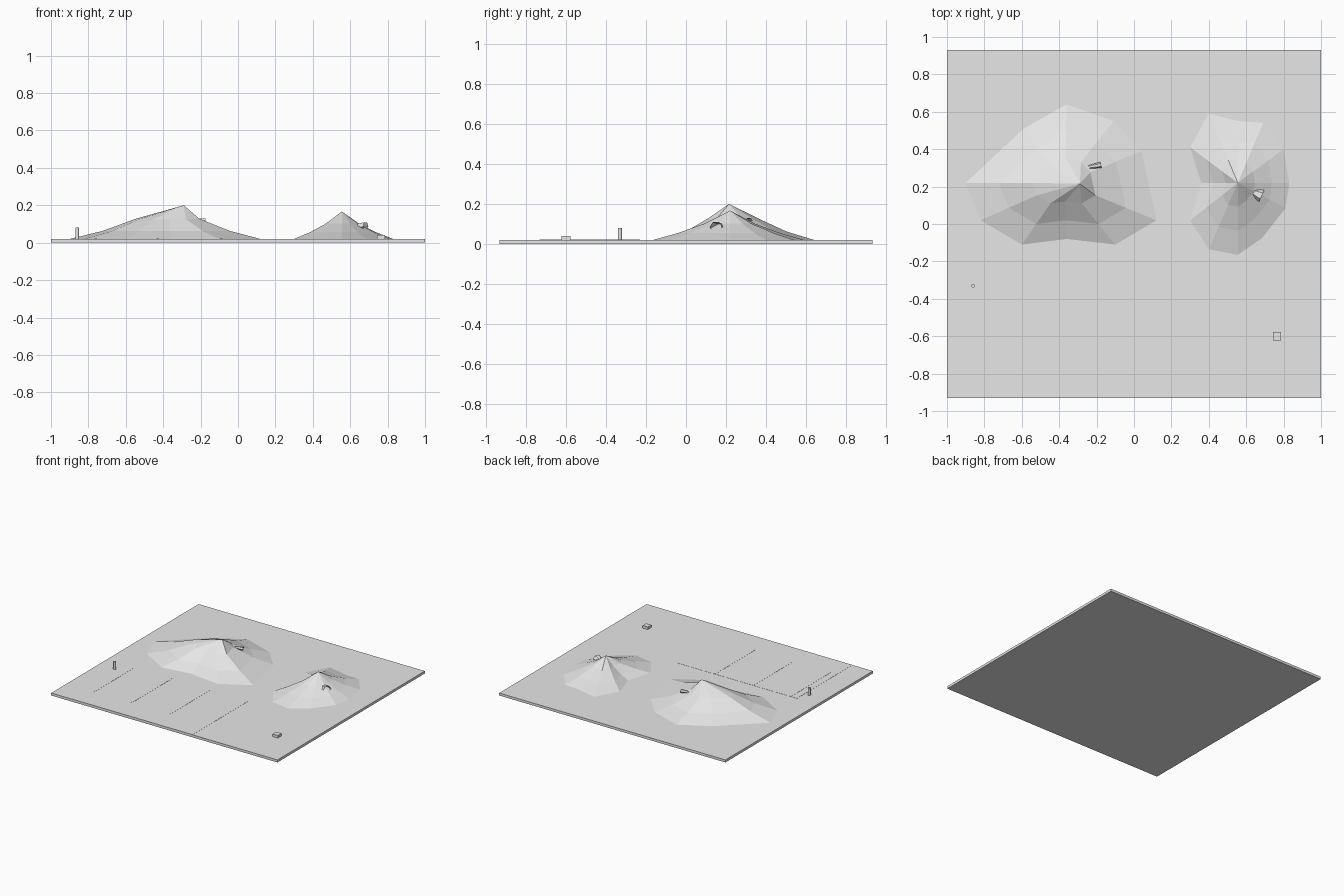
import bpy, bmesh
from math import radians
from mathutils import Matrix

cube = bpy.data.objects.get("Cube")
if cube:
    bpy.data.objects.remove(cube, do_unlink=True)

GROUND = 0.02

# Single matte grey
grey = bpy.data.materials.new("light_grey")
grey.use_nodes = True
colour = (0.8, 0.8, 0.8, 1)
grey.diffuse_color = colour
grey.node_tree.nodes["Principled BSDF"].inputs["Base Color"].default_value = colour


def finish(name, bm):
    bmesh.ops.recalc_face_normals(bm, faces=bm.faces)
    mesh = bpy.data.meshes.new(name)
    bm.to_mesh(mesh)
    bm.free()
    mesh.materials.append(grey)
    obj = bpy.data.objects.new(name, mesh)
    bpy.context.collection.objects.link(obj)
    return obj


def box(name, x0, x1, y0, y1, z0, z1):
    bm = bmesh.new()
    place = Matrix.Translation(((x0 + x1) / 2, (y0 + y1) / 2, (z0 + z1) / 2))
    size = Matrix.Diagonal((x1 - x0, y1 - y0, z1 - z0, 1))
    bmesh.ops.create_cube(bm, size=1, matrix=place @ size)
    return finish(name, bm)


def mountain(name, centre, outline, heights, peak):
    """Faceted hill: the outline shrinks about the centre in rings up to a peak."""
    bm = bmesh.new()
    cx, cy = centre
    rings = []
    for i, z in enumerate(heights):
        s = 1 - i / len(heights)
        rings.append([bm.verts.new((cx + (x - cx) * s, cy + (y - cy) * s, z))
                      for x, y in outline])
    top = bm.verts.new(peak)
    n = len(outline)
    for k in range(n):
        j = (k + 1) % n
        for low, high in zip(rings, rings[1:]):
            bm.faces.new((low[k], low[j], high[j], high[k]))
        bm.faces.new((rings[-1][k], rings[-1][j], top))
    return finish(name, bm)


def cave(name, location, turn, width, height, depth):
    """Small hexagonal hood, open at its outer end."""
    bm = bmesh.new()
    bmesh.ops.create_cone(bm, cap_ends=False, segments=6, radius1=0.6,
                          radius2=1, depth=1,
                          matrix=Matrix.Rotation(radians(90), 4, 'Y'))
    obj = finish(name, bm)
    obj.location = location
    obj.rotation_euler.z = radians(turn)
    obj.scale = (depth, width, height)
    return obj


# Base plate
box("base_plate", -1, 1, -0.93, 0.93, 0, GROUND)

# Thin paved area with marking strips
box("paved_area", -0.82, 0.25, -0.93, -0.23, GROUND, GROUND + 0.001)
for i, x in enumerate((-0.76, -0.43, -0.09)):
    box(f"marking_strip_{i + 1}", x - 0.007, x + 0.007, -0.73, -0.23,
        GROUND, GROUND + 0.002)

# Large mountain
mountain("large_mountain", (-0.37, 0.22),
         [(-0.90, 0.22), (-0.82, 0.02), (-0.60, -0.11), (-0.36, -0.08),
          (-0.10, -0.11), (0.12, 0.02), (0.04, 0.39), (-0.11, 0.55),
          (-0.36, 0.64), (-0.59, 0.51)],
         (GROUND, 0.063, 0.128), (-0.29, 0.215, 0.2))

# Small mountain
mountain("small_mountain", (0.555, 0.22),
         [(0.83, 0.22), (0.80, 0.40), (0.69, 0.54), (0.56, 0.55),
          (0.40, 0.59), (0.30, 0.41), (0.36, 0.22), (0.30, 0.02),
          (0.40, -0.135), (0.555, -0.165), (0.685, -0.075), (0.81, 0.085)],
         (GROUND, 0.056, 0.102), (0.555, 0.22, 0.167))

# Cave hoods on the slopes
cave("small_mountain_cave", (0.66, 0.16, 0.085), -25, 0.034, 0.028, 0.05)
cave("large_mountain_cave", (-0.21, 0.31, 0.118), 10, 0.016, 0.014, 0.07)

# Short round post
bm = bmesh.new()
bmesh.ops.create_cone(bm, cap_ends=True, segments=16, radius1=0.01, radius2=0.01,
                      depth=0.06, matrix=Matrix.Translation((-0.86, -0.33, GROUND + 0.03)))
post = finish("post", bm)
for face in post.data.polygons:
    face.use_smooth = abs(face.normal.z) < 0.5

# Small square hut
box("small_hut", 0.742, 0.787, -0.622, -0.577, GROUND, GROUND + 0.021)
